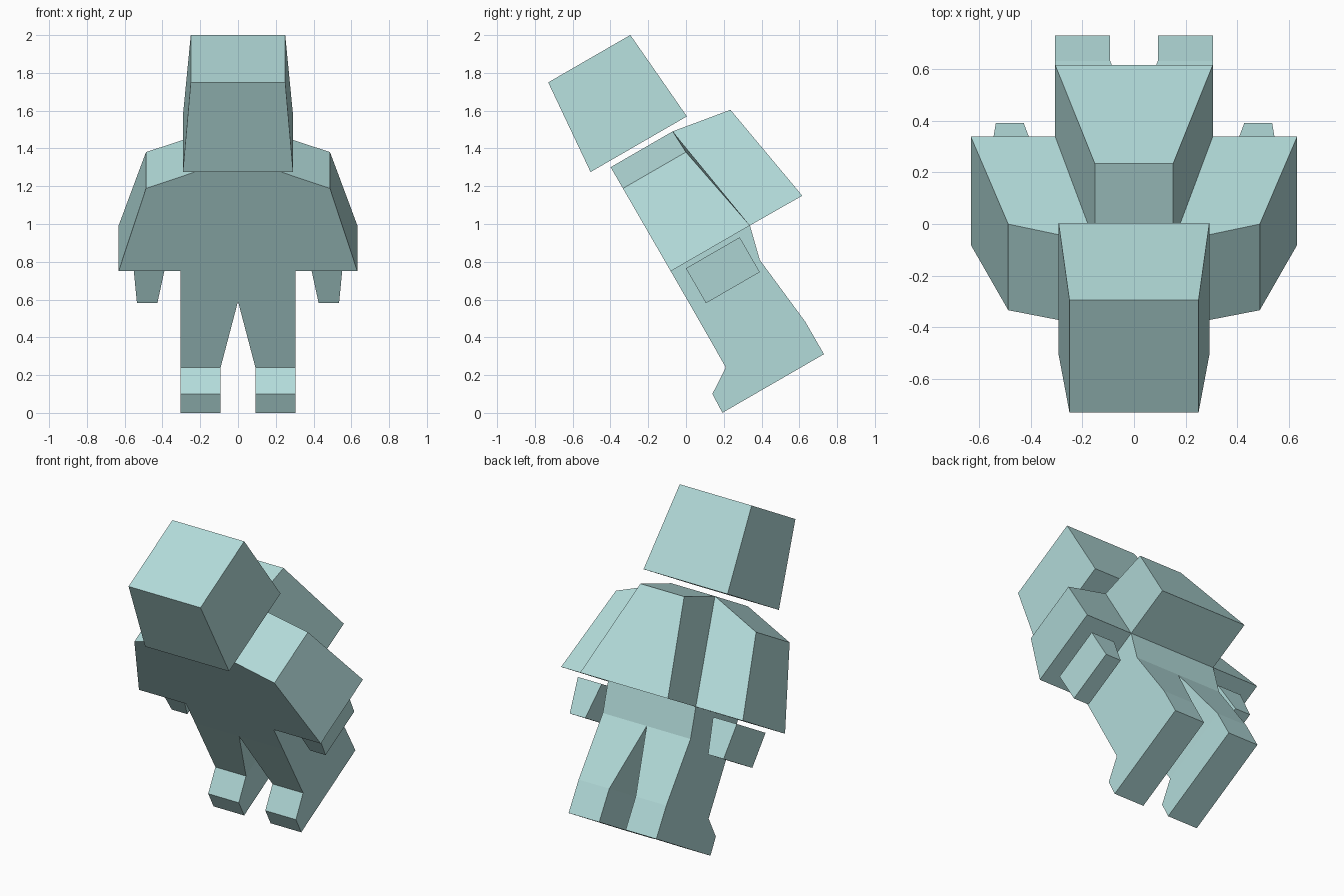
import bpy, bmesh, math

if "Cube" in bpy.data.objects:
    bpy.data.objects.remove(bpy.data.objects["Cube"])

# The whole figure is built upright and leaned forward by 30 degrees about x.
LEAN = math.radians(30)

mat = bpy.data.materials.new("pale aqua")
mat.diffuse_color = (0.45, 0.71, 0.70, 1)
mat.use_nodes = True
mat.node_tree.nodes["Principled BSDF"].inputs["Base Color"].default_value = mat.diffuse_color


def make(name, verts, faces, mirror=False, merge=False):
    bm = bmesh.new()
    vs = [bm.verts.new(v) for v in verts]
    for f in faces:
        bm.faces.new([vs[i] for i in f])
    bmesh.ops.recalc_face_normals(bm, faces=bm.faces)
    me = bpy.data.meshes.new(name)
    bm.to_mesh(me)
    bm.free()
    me.materials.append(mat)
    ob = bpy.data.objects.new(name, me)
    ob.rotation_euler.x = LEAN
    bpy.context.collection.objects.link(ob)
    if mirror:
        m = ob.modifiers.new("mirror", 'MIRROR')
        m.use_mirror_merge = merge
        m.merge_threshold = 0.0005
    return ob


def stack(name, rows, mirror=False):
    """Block through rows of (x0, x1, front y, back y, front z, back z)."""
    verts, faces = [], []
    for x0, x1, y0, y1, z0, z1 in rows:
        verts += [(x0, y0, z0), (x1, y0, z0), (x1, y1, z1), (x0, y1, z1)]
    for r in range(len(rows) - 1):
        for i in range(4):
            j = (i + 1) % 4
            faces.append((4*r + i, 4*r + j, 4*r + 4 + j, 4*r + 4 + i))
    n = 4 * (len(rows) - 1)
    faces += [(3, 2, 1, 0), (n, n + 1, n + 2, n + 3)]
    return make(name, verts, faces, mirror)


# Head: slightly tapered block floating above the body
stack("head", [(-.292, .292, .20, .789, 1.357, 1.357),
               (-.25, .25, .243, .745, 1.88, 1.88)])

# Torso with sleeves: one half, mirrored
make("torso",
     [(0, .305, .69), (.632, .305, .69), (.487, .305, 1.196),
      (.152, .305, 1.326), (0, .305, 1.326),
      (0, .789, .69), (.305, .789, .69), (.632, .789, .69),
      (.487, .69, 1.196), (.152, .684, 1.326), (0, .684, 1.326)],
     [(0, 1, 2, 3, 4), (1, 7, 8, 2), (2, 8, 9, 3), (3, 9, 10, 4),
      (7, 6, 9, 8), (6, 5, 10, 9), (0, 5, 6, 7, 1)],
     mirror=True, merge=True)

# Backpack: widens downwards, flush with the torso's back
stack("backpack", [(-.305, .305, .789, 1.108, .69, .688),
                   (-.152, .152, .684, 1.006, 1.326, 1.272)])

# Waist
stack("waist", [(-.305, .305, .305, .743, .506, .506),
                (-.305, .305, .305, .789, .69, .69)])

# Legs with protruding toes
stack("legs", [(.092, .305, .167, .788, -.096, -.096),
               (.092, .305, .171, .788, .017, .017),
               (.092, .305, .303, .788, .103, .103),
               (0, .305, .305, .743, .506, .506)], mirror=True)

# Hands hanging below the sleeves
stack("hands", [(.427, .535, .382, .711, .45, .45),
                (.387, .553, .382, .711, .663, .663)], mirror=True)
